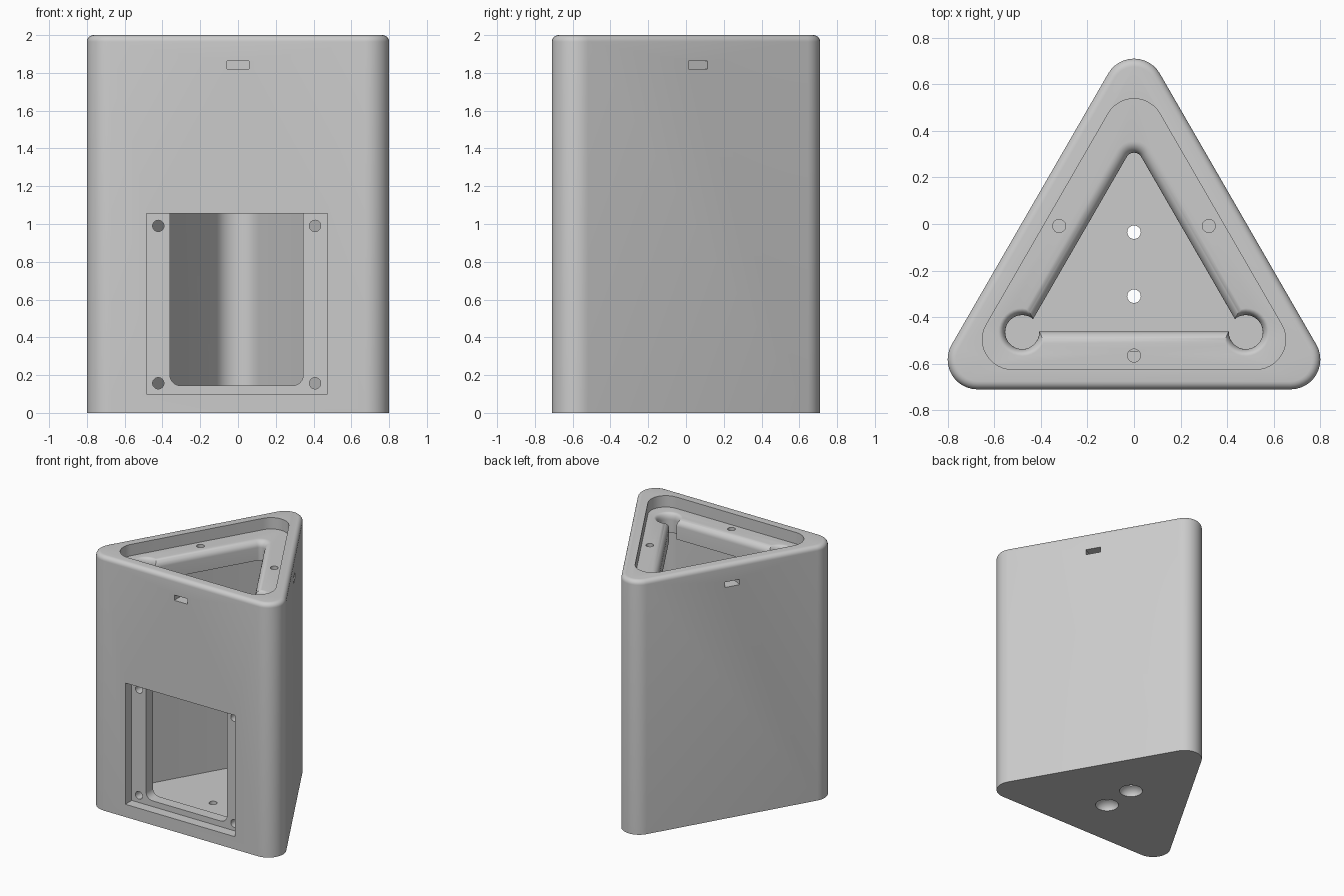
import bpy, bmesh, math
from mathutils import Matrix, Vector

if "Cube" in bpy.data.objects:
    bpy.data.objects.remove(bpy.data.objects["Cube"])

CY = -0.194          # y of the triangle's centre
SEG = 12             # segments per rounded corner

grey = bpy.data.materials.new("plain grey")
grey.use_nodes = True
grey.diffuse_color = (0.6, 0.6, 0.6, 1)
grey.node_tree.nodes["Principled BSDF"].inputs["Base Color"].default_value = (0.6, 0.6, 0.6, 1)


def tri_ring(inradius, r, z):
    """Rounded equilateral triangle with its point towards +y."""
    pts = []
    for k in range(3):
        a = math.radians(90 + 120 * k)
        c = Vector((0, CY, z)) + 2 * (inradius - r) * Vector((math.cos(a), math.sin(a), 0))
        for i in range(SEG + 1):
            b = a + math.radians(-60 + 120 * i / SEG)
            pts.append(c + r * Vector((math.cos(b), math.sin(b), 0)))
    return pts


def circle_ring(x, y, r, z, n=32):
    return [Vector((x + r * math.cos(2 * math.pi * i / n),
                    y + r * math.sin(2 * math.pi * i / n), z)) for i in range(n)]


def loft(name, rings):
    """Closed solid through rings with equal point counts."""
    bm = bmesh.new()
    loops = [[bm.verts.new(p) for p in ring] for ring in rings]
    n = len(loops[0])
    for lo, hi in zip(loops, loops[1:]):
        for i in range(n):
            bm.faces.new((lo[i], lo[(i + 1) % n], hi[(i + 1) % n], hi[i]))
    bm.faces.new(loops[0])
    bm.faces.new(loops[-1])
    bmesh.ops.recalc_face_normals(bm, faces=bm.faces)
    mesh = bpy.data.meshes.new(name)
    bm.to_mesh(mesh)
    bm.free()
    ob = bpy.data.objects.new(name, mesh)
    bpy.context.collection.objects.link(ob)
    mesh.materials.append(grey)
    return ob


def box(name, x0, x1, y0, y1, z0, z1):
    ring = [(x0, y0), (x1, y0), (x1, y1), (x0, y1)]
    return loft(name, [[Vector((x, y, z)) for x, y in ring] for z in (z0, z1)])


def cut(target, cutters):
    """Subtract each cutter in turn, then discard it."""
    for c in cutters:
        m = target.modifiers.new("cut", "BOOLEAN")
        m.operation, m.solver, m.object = "DIFFERENCE", "EXACT", c
        bpy.context.view_layer.update()
        deps = bpy.context.evaluated_depsgraph_get()
        mesh = bpy.data.meshes.new_from_object(target.evaluated_get(deps))
        target.modifiers.clear()
        target.data = mesh
        bpy.data.objects.remove(c)


def turned(ob, k):
    """Turn a mesh k thirds of a circle about the triangle's centre."""
    centre = Matrix.Translation((0, CY, 0))
    ob.data.transform(centre @ Matrix.Rotation(math.radians(120 * k), 4, "Z") @ centre.inverted())
    return ob


def nut_slots():
    return [turned(box("slot", -0.058, 0.058, -0.8, -0.51, 1.82, 1.862), k) for k in range(3)]


# Outer shell with a rounded top edge
edge = 0.035
rings = [tri_ring(0.516, 0.128, 0)]
for i in range(7):
    a = math.pi / 2 * i / 6
    t = edge * (1 - math.cos(a))
    rings.append(tri_ring(0.516 - t, 0.128 - t, 2 - edge + edge * math.sin(a)))
shell = loft("shell", rings)

# Hollow inside, window pocket, nut slots and dished floor holes
cutters = [loft("cavity", [tri_ring(0.43, 0.128, z) for z in (0.088, 2.2)]),
           box("pocket", -0.485, 0.473, -0.9, -0.6, 0.1, 1.055)] + nut_slots()
for y in (-0.035, -0.31):
    dish = [circle_ring(0, y, 0.085, -0.02)]
    for i in range(7):
        a = math.radians(70) * i / 6
        dish.append(circle_ring(0, y, 0.085 * math.cos(a), 0.064 * math.sin(a)))
    dish.append(circle_ring(0, y, 0.029, 0.2))
    cutters.append(loft("dish", dish))
cut(shell, cutters)

# Ledge inside the top, with a softly flared triangular opening
ledge_top, flare = 1.91, 0.05
ledge = loft("ledge", [tri_ring(0.445, 0.128, z) for z in (1.76, ledge_top)])
steps = [(0, 1.6)]
for i in range(9):
    a = math.pi / 2 * i / 8
    steps.append((flare * (1 - math.cos(a)), ledge_top - flare + flare * math.sin(a)))
steps.append((flare, 2.1))
cutters = [loft("opening", [tri_ring(0.268 + t, 0.036 + t, z) for t, z in steps])]
for x in (-0.48, 0.48):
    cutters.append(loft("corner_relief", [circle_ring(x, -0.464, 0.073 + t * 0.6, z) for t, z in steps]))
for k in range(3):
    cutters.append(turned(loft("screw_hole", [circle_ring(0, -0.565, 0.028, z) for z in (1.6, 2.1)]), k))
cut(ledge, cutters + nut_slots())

# Window frame set behind the pocket
frame = box("window_frame", -0.55, 0.55, -0.63, -0.545, 0.05, 1.11)
outline = [(0.345, 1.055), (-0.36, 1.055)]
r = 0.055
for cx, start in ((-0.36 + r, 180), (0.345 - r, 270)):
    for i in range(9):
        a = math.radians(start + 90 * i / 8)
        outline.append((cx + r * math.cos(a), 0.145 + r + r * math.sin(a)))
cutters = [loft("window", [[Vector((x, y, z)) for x, z in outline] for y in (-0.8, -0.4)])]
for x in (-0.422, 0.408):
    for z in (0.157, 0.99):
        cutters.append(loft("bolt_hole", [[Vector((p.x, y, p.y)) for p in circle_ring(x, z, 0.03, 0)]
                                          for y in (-0.8, -0.4)]))
cut(frame, cutters)

# Smooth shading with crisp edges kept
bpy.ops.object.select_all(action="DESELECT")
for ob in (shell, ledge, frame):
    ob.select_set(True)
bpy.context.view_layer.objects.active = shell
bpy.ops.object.shade_smooth_by_angle(angle=math.radians(30))
